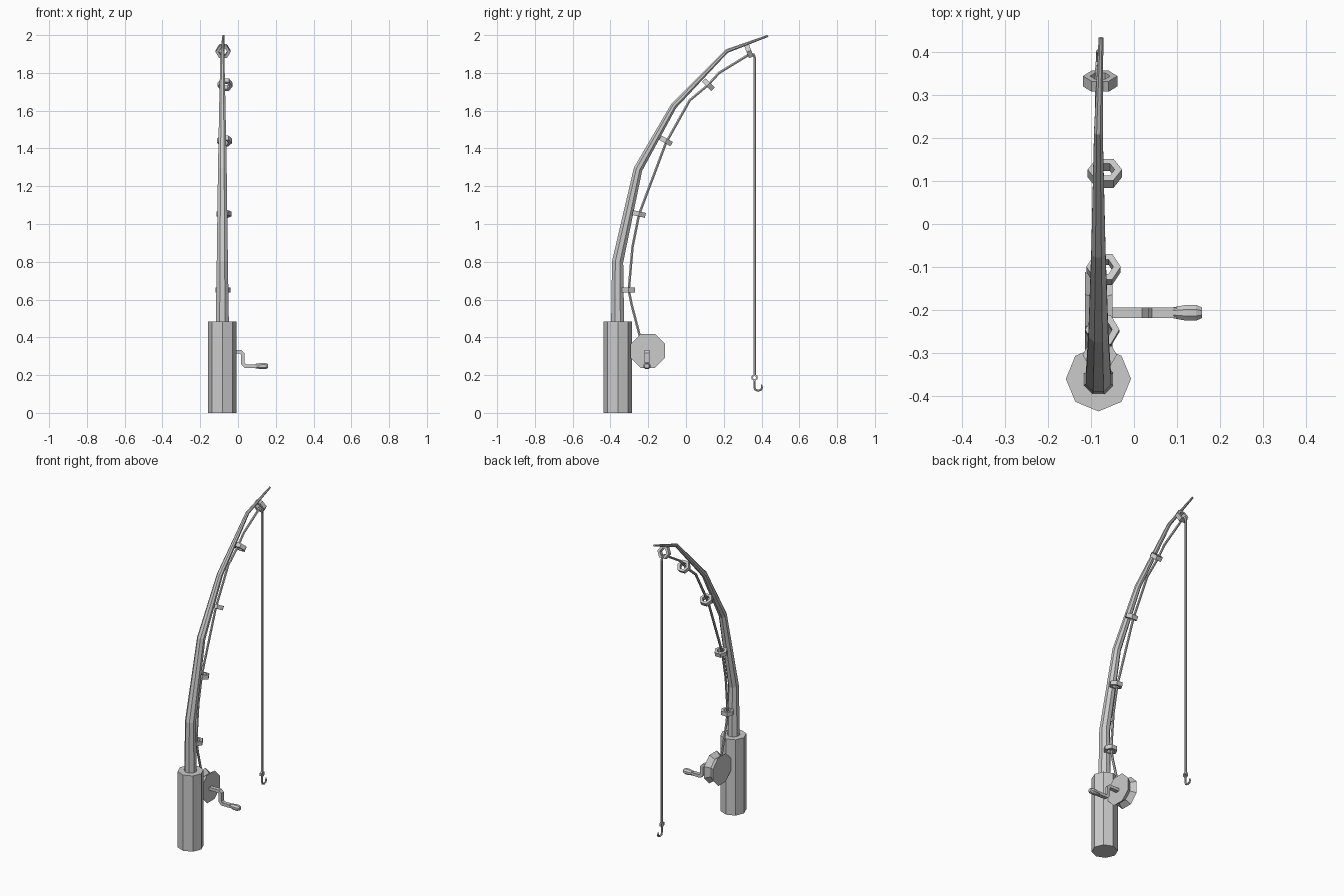
import bpy, bmesh
from math import sin, cos, pi, radians, sqrt
from mathutils import Vector, Matrix

if "Cube" in bpy.data.objects:
    bpy.data.objects.remove(bpy.data.objects["Cube"])

CX = -0.083  # plane of the rod


def finish(name, bm):
    bmesh.ops.recalc_face_normals(bm, faces=bm.faces)
    me = bpy.data.meshes.new(name)
    bm.to_mesh(me)
    bm.free()
    ob = bpy.data.objects.new(name, me)
    bpy.context.collection.objects.link(ob)
    return ob


def tube(name, path, radii, sides, normal, phase=0.0, aspect=1.0):
    """Mitred sweep of an n-gon along a planar path; normal is the plane's normal."""
    pts = [Vector(p) for p in path]
    if isinstance(radii, (int, float)):
        radii = [radii] * len(pts)
    n = Vector(normal)
    bm = bmesh.new()
    rings = []
    for i, p in enumerate(pts):
        d_in = (pts[i] - pts[i - 1]).normalized() if i else (pts[1] - pts[0]).normalized()
        d_out = (pts[i + 1] - pts[i]).normalized() if i < len(pts) - 1 else d_in
        t = (d_in + d_out).normalized()
        b = t.cross(n) * (aspect / max(t.dot(d_in), 0.5))
        rings.append([bm.verts.new(p + radii[i] * (n * cos(a) + b * sin(a)))
                      for a in (phase + 2 * pi * k / sides for k in range(sides))])
    for r0, r1 in zip(rings, rings[1:]):
        for k in range(sides):
            j = (k + 1) % sides
            bm.faces.new((r0[k], r0[j], r1[j], r1[k]))
    bm.faces.new(rings[0])
    bm.faces.new(rings[-1])
    return finish(name, bm)


def hex_ring(name, loc, rot, outer, inner, thick):
    """Flat six-sided ring with a rectangular section."""
    bm = bmesh.new()
    h = thick / 2
    profile = [(outer, -h), (outer, h), (inner, h), (inner, -h)]
    loops = [[bm.verts.new((r * cos(k * pi / 3), r * sin(k * pi / 3), z)) for r, z in profile]
             for k in range(6)]
    for k in range(6):
        a, b = loops[k], loops[(k + 1) % 6]
        for i in range(4):
            j = (i + 1) % 4
            bm.faces.new((a[i], b[i], b[j], a[j]))
    bm.transform(Matrix.Translation(loc) @ rot)
    return finish(name, bm)


X, Y = (1, 0, 0), (0, 1, 0)

# Grip
tube("grip", [(CX, -0.361, 0), (CX, -0.361, 0.485)], 0.076, 8, X)

# Bent tapering rod
rod = [(-0.362, 0.44), (-0.362, 0.80), (-0.254, 1.29), (-0.065, 1.625), (0.215, 1.915), (0.434, 1.996)]
tube("rod", [(CX + (0.006 if i == 5 else 0), y, z) for i, (y, z) in enumerate(rod)],
     [0.038, 0.032, 0.025, 0.018, 0.011, 0.006], 8, X, phase=pi / 8)

# Line guides: x, y, z, tilt following the rod
guides = [(-0.080, -0.305, 0.65, 0), (-0.074, -0.249, 1.053, 12.4), (-0.071, -0.106, 1.44, 29.7),
          (-0.068, 0.118, 1.738, 43.8), (-0.079, 0.333, 1.915, 69)]
for i, (x, y, z, tilt) in enumerate(guides):
    hex_ring(f"line_guide_{i + 1}", (x, y, z), Matrix.Rotation(-radians(tilt), 4, 'X'),
             0.040, 0.023, 0.026)

# Fishing line, from the spool through the guides and down to the hook
line = [(-0.235, 0.37), (-0.287, 0.57), (-0.303, 0.65), (-0.283, 0.88), (-0.249, 1.05),
        (-0.106, 1.43), (0.020, 1.655), (0.116, 1.735), (0.175, 1.80), (0.335, 1.898),
        (0.358, 1.897), (0.365, 1.875), (0.365, 0.20)]
tube("fishing_line", [(CX, y, z) for y, z in line], 0.0075, 6, X)

# Reel spool with a V groove
tube("reel_spool", [(-0.114, -0.202, 0.328), (-0.082, -0.202, 0.328), (-0.050, -0.202, 0.328)],
     [0.098, 0.074, 0.098], 8, Y, phase=pi / 8)

# Crank arm: flat bar with softened corners
crank = [(-0.06, 0.323), (0.015, 0.323), (0.026, 0.312), (0.026, 0.262), (0.038, 0.248), (0.10, 0.248)]
tube("crank_arm", [(x, -0.207, z) for x, z in crank], 0.0125 * sqrt(2), 4, Y, phase=pi / 4, aspect=0.75)

# Crank knob
tube("crank_knob", [(x, -0.207, 0.248) for x in (0.092, 0.122, 0.145, 0.159)],
     [0.014, 0.020, 0.020, 0.013], 8, Y, phase=pi / 8, aspect=0.9)

# Hook eye and J-shaped hook
hex_ring("hook_eye", (CX, 0.363, 0.187), Matrix.Rotation(pi / 2, 4, 'Y'), 0.018, 0.009, 0.013)
hook = [(0.363, 0.174), (0.362, 0.138)]
hook += [(0.382 - 0.020 * cos(a), 0.133 - 0.016 * sin(a)) for a in (pi / 5, pi / 2, pi * 4 / 5)]
hook += [(0.402, 0.134), (0.400, 0.150)]
tube("hook", [(CX, y, z) for y, z in hook], [0.006] * 6 + [0.002], 6, X)
